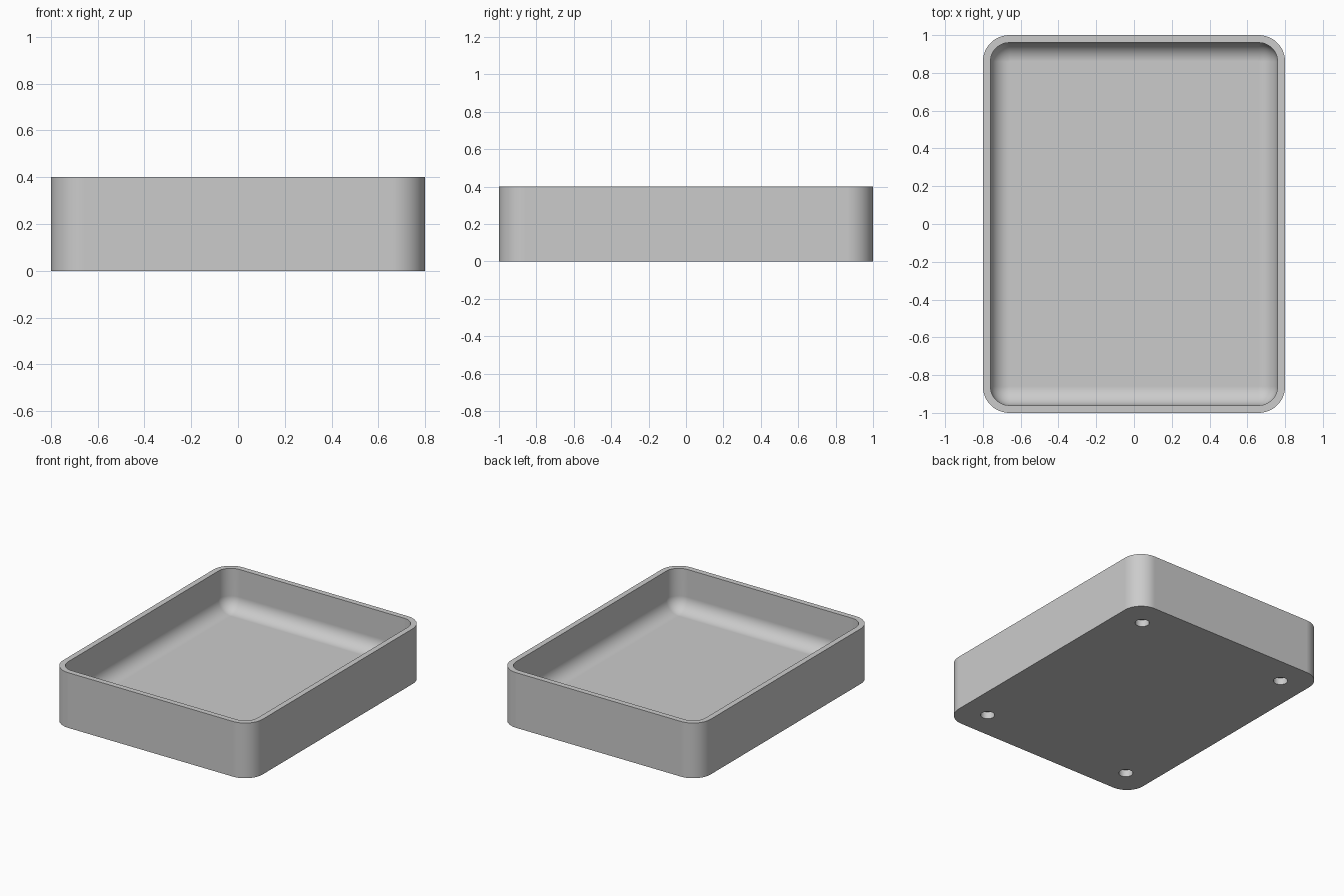
import bpy
import bmesh
from math import sin, cos, pi

cube = bpy.data.objects.get("Cube")
if cube:
    bpy.data.objects.remove(cube, do_unlink=True)

HALF_X, HALF_Y, HEIGHT = 0.8, 1.0, 0.4
WALL, FLOOR, FILLET = 0.04, 0.1, 0.1
CORNER = WALL + FILLET
STEPS = 12

grey = bpy.data.materials.new("light grey")
grey.use_nodes = True
grey.diffuse_color = (0.6, 0.6, 0.6, 1)
grey.node_tree.nodes["Principled BSDF"].inputs["Base Color"].default_value = (0.6, 0.6, 0.6, 1)


def ring(bm, inset, z):
    """Rounded rectangle, inset from the outer outline."""
    radius = CORNER - inset
    verts = []
    for quarter, (sx, sy) in enumerate([(1, 1), (-1, 1), (-1, -1), (1, -1)]):
        for i in range(STEPS + 1):
            a = (quarter + i / STEPS) * pi / 2
            verts.append(bm.verts.new((sx * (HALF_X - CORNER) + radius * cos(a),
                                       sy * (HALF_Y - CORNER) + radius * sin(a), z)))
    return verts


def add_object(name, bm):
    mesh = bpy.data.meshes.new(name)
    bm.to_mesh(mesh)
    bm.free()
    mesh.materials.append(grey)
    obj = bpy.data.objects.new(name, mesh)
    bpy.context.collection.objects.link(obj)
    return obj


# Tray: outer wall, rim, inner wall, then a rounded transition to the floor
profile = [(0, 0), (0, HEIGHT), (WALL, HEIGHT)]
for i in range(STEPS + 1):
    a = i / STEPS * pi / 2
    profile.append((WALL + FILLET * (1 - cos(a)), FLOOR + FILLET * (1 - sin(a))))

bm = bmesh.new()
rings = [ring(bm, inset, z) for inset, z in profile]
for low, high in zip(rings, rings[1:]):
    for i in range(len(low)):
        j = (i + 1) % len(low)
        bm.faces.new((low[i], low[j], high[j], high[i]))
bm.faces.new(rings[0][::-1])
bm.faces.new(rings[-1])
bmesh.ops.remove_doubles(bm, verts=bm.verts, dist=0.0005)
bmesh.ops.recalc_face_normals(bm, faces=bm.faces)
tray = add_object("tray", bm)

# Round blind holes under the four corners
bm = bmesh.new()
for sx in (-1, 1):
    for sy in (-1, 1):
        hole = bmesh.ops.create_cone(bm, cap_ends=True, segments=32,
                                     radius1=0.047, radius2=0.047, depth=0.1)
        bmesh.ops.translate(bm, verts=hole["verts"], vec=(sx * 0.6, sy * 0.8, 0))
cutter = add_object("hole_cutter", bm)
cutter.hide_render = True

bpy.ops.object.select_all(action="DESELECT")
bpy.context.view_layer.objects.active = tray
tray.select_set(True)
cut = tray.modifiers.new("holes", "BOOLEAN")
cut.object = cutter
cut.operation = "DIFFERENCE"
cut.solver = "EXACT"
bpy.ops.object.modifier_apply(modifier=cut.name)
bpy.data.objects.remove(cutter, do_unlink=True)

# Smooth curves with crisp rims and flat panels
bpy.ops.object.shade_smooth_by_angle(angle=pi / 6)
weighted = tray.modifiers.new("flat_panels", "WEIGHTED_NORMAL")
weighted.keep_sharp = True
